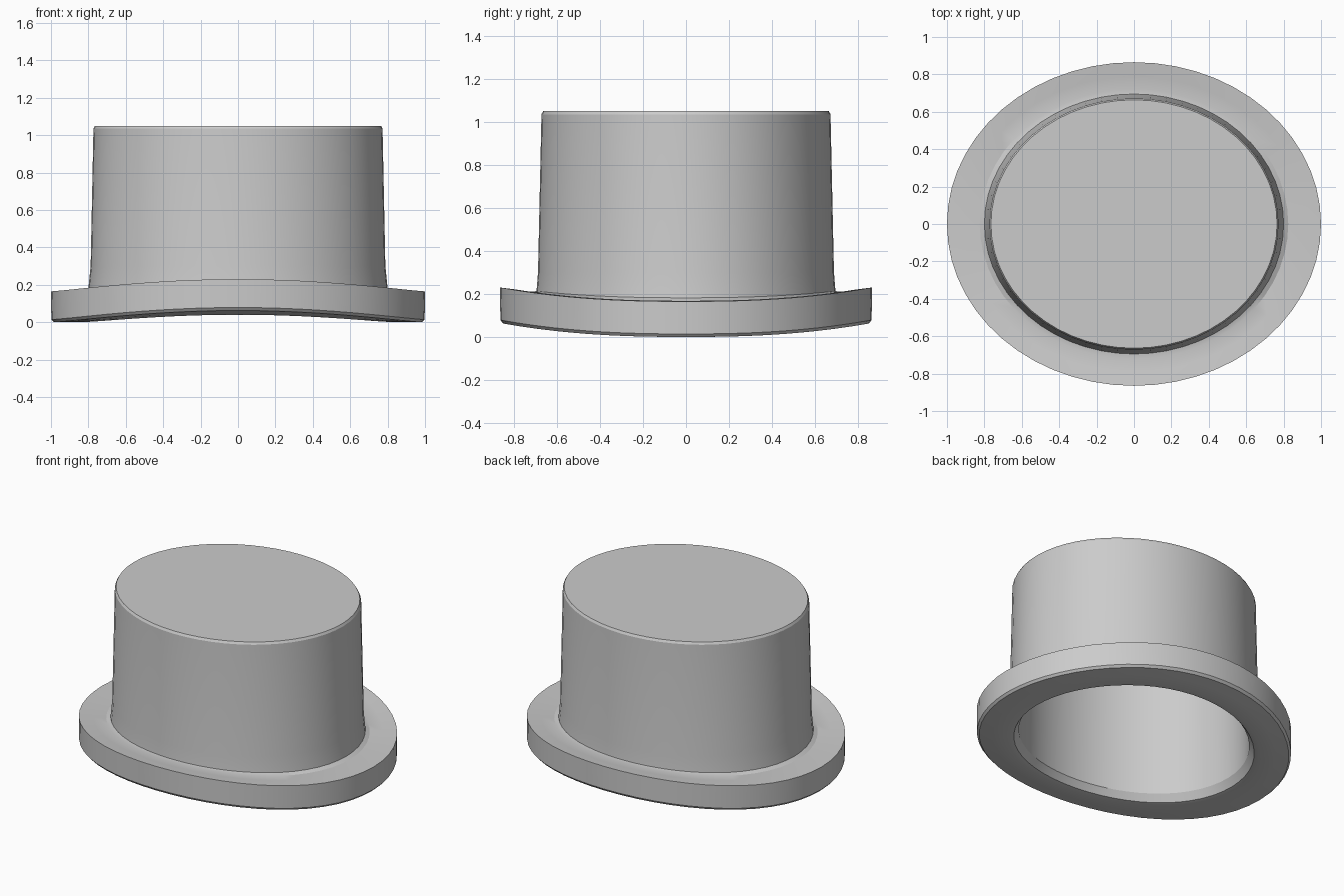
import bpy, bmesh, math

if "Cube" in bpy.data.objects:
    bpy.data.objects.remove(bpy.data.objects["Cube"])

SEGMENTS = 56

felt = bpy.data.materials.new("grey felt")
felt.diffuse_color = (0.6, 0.6, 0.6, 1)
felt.use_nodes = True
felt.node_tree.nodes["Principled BSDF"].inputs["Base Color"].default_value = felt.diffuse_color

# Closed cross-section of the hat: (x radius, y radius, z, share of brim curl)
profile = [
    (0.725, 0.620, 0.985, 0.0),   # inside ceiling edge
    (0.735, 0.630, 0.060, 0.8),   # inside wall, bottom
    (0.765, 0.660, 0.010, 1.0),   # chamfered opening
    (0.800, 0.690, 0.002, 1.0),
    (0.900, 0.777, 0.000, 1.0),
    (0.985, 0.850, 0.000, 1.0),   # brim underside
    (0.998, 0.863, 0.014, 1.0),   # brim outer edge
    (1.000, 0.865, 0.165, 1.0),
    (0.910, 0.790, 0.168, 1.0),   # brim top
    (0.825, 0.722, 0.168, 1.0),
    (0.800, 0.695, 0.182, 0.8),   # fillet at the crown
    (0.788, 0.688, 0.300, 0.0),
    (0.773, 0.672, 1.035, 0.0),   # crown wall
    (0.765, 0.664, 1.050, 0.0),   # bevel at the flat top
]

bm = bmesh.new()
rings = []
for rx, ry, z, curl in profile:
    ring = []
    for i in range(SEGMENTS):
        a = 2 * math.pi * i / SEGMENTS
        x, y = rx * math.cos(a), ry * math.sin(a)
        # the brim rises toward the front and back
        lift = 0.065 * abs(y / 0.865) ** 2.4 * curl
        ring.append(bm.verts.new((x, y, z + lift)))
    rings.append(ring)

# Skin between neighbouring rings, then the ceiling and the flat top
for lower, upper in zip(rings, rings[1:]):
    for i in range(SEGMENTS):
        j = (i + 1) % SEGMENTS
        bm.faces.new((lower[i], lower[j], upper[j], upper[i]))
bm.faces.new(list(reversed(rings[0])))
bm.faces.new(rings[-1])
bmesh.ops.recalc_face_normals(bm, faces=bm.faces[:])

mesh = bpy.data.meshes.new("top_hat")
bm.to_mesh(mesh)
bm.free()
mesh.materials.append(felt)
hat = bpy.data.objects.new("top_hat", mesh)
bpy.context.collection.objects.link(hat)

# Soft walls with crisp edges
bpy.context.view_layer.objects.active = hat
hat.select_set(True)
bpy.ops.object.shade_smooth_by_angle(angle=math.radians(25))
